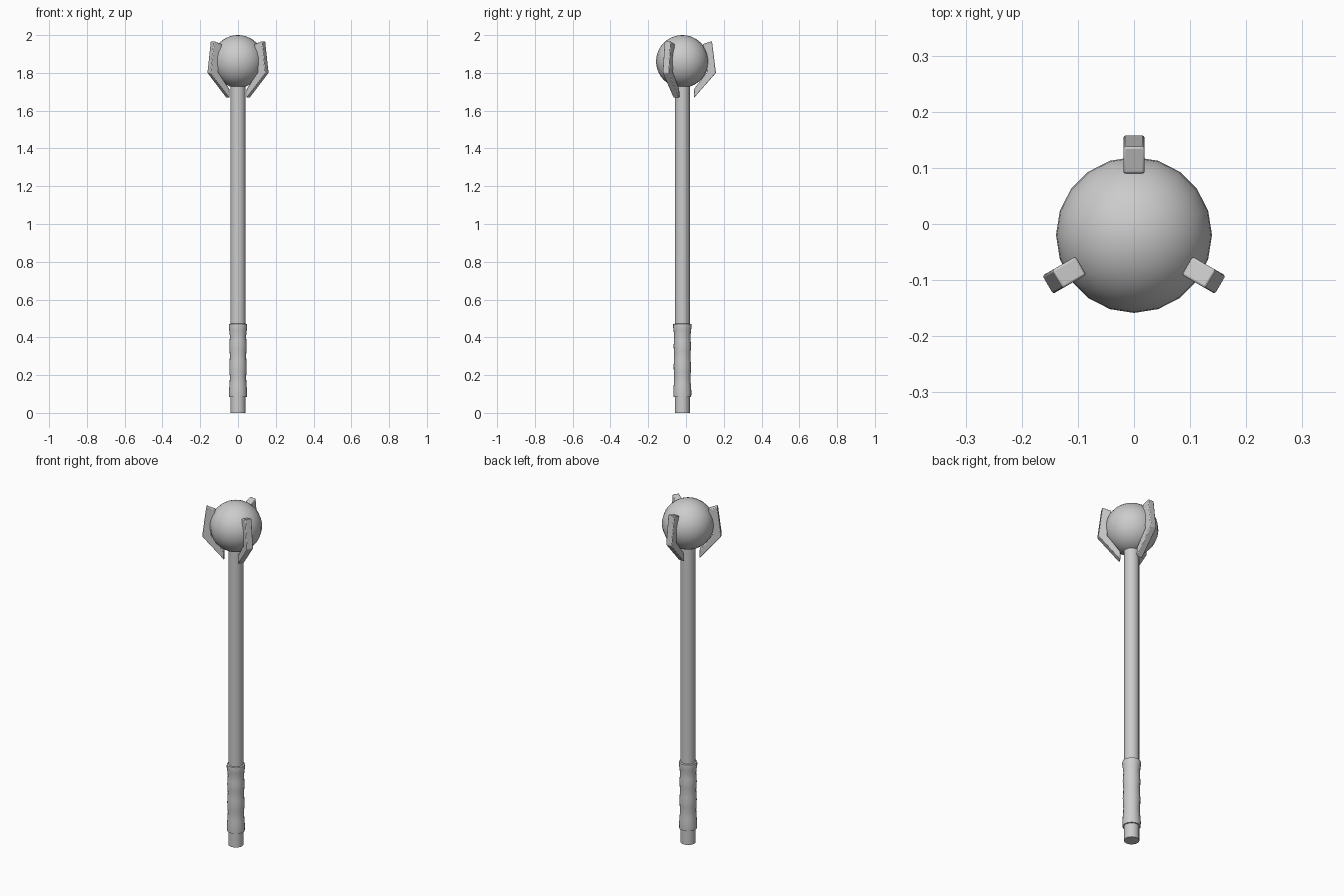
import bpy, bmesh, math
from mathutils import Matrix, Vector

cube = bpy.data.objects.get("Cube")
if cube:
    bpy.data.objects.remove(cube, do_unlink=True)

AXIS = Vector((0, -0.0195, 0))   # shaft axis, offset so the bounds are centred
BALL_R = 0.139


def finish(bm, name, angle=35):
    bmesh.ops.recalc_face_normals(bm, faces=bm.faces)
    mesh = bpy.data.meshes.new(name)
    bm.to_mesh(mesh)
    bm.free()
    obj = bpy.data.objects.new(name, mesh)
    obj.location = AXIS
    bpy.context.collection.objects.link(obj)
    bpy.ops.object.select_all(action='DESELECT')
    obj.select_set(True)
    bpy.context.view_layer.objects.active = obj
    bpy.ops.object.shade_smooth_by_angle(angle=math.radians(angle))
    return obj


def lathe(name, profile, sides=20):
    """Revolve (radius, z) points around the shaft axis and cap both ends."""
    bm = bmesh.new()
    rings = []
    for r, z in profile:
        rings.append([bm.verts.new((r * math.cos(a), r * math.sin(a), z))
                      for a in (math.tau * i / sides for i in range(sides))])
    for low, high in zip(rings, rings[1:]):
        for i in range(sides):
            j = (i + 1) % sides
            bm.faces.new((low[i], low[j], high[j], high[i]))
    bm.faces.new(rings[0][::-1])
    bm.faces.new(rings[-1])
    return finish(bm, name)


def prong(name, turn):
    """Bent claw: a side profile in (radius, z) given thickness, then turned."""
    profile = [(0.061, 1.667), (0.178, 1.80), (0.157, 1.968),
               (0.109, 1.952), (0.132, 1.805), (0.062, 1.715)]
    width = 0.0375
    bm = bmesh.new()
    face = bm.faces.new([bm.verts.new((r, -width / 2, z)) for r, z in profile])
    out = bmesh.ops.extrude_face_region(bm, geom=[face])
    moved = [v for v in out["geom"] if isinstance(v, bmesh.types.BMVert)]
    bmesh.ops.translate(bm, verts=moved, vec=(0, width, 0))
    bmesh.ops.rotate(bm, verts=bm.verts, matrix=Matrix.Rotation(turn, 3, 'Z'))
    obj = finish(bm, name)
    bevel = obj.modifiers.new("soft_edges", 'BEVEL')
    bevel.width = 0.004
    bevel.segments = 2


# Shaft, running from the butt up into the ball
lathe("shaft", [(0.04, 0), (0.04, 1.76)])

# Grip sleeve with finger swells
lathe("grip", [(0.038, 0.083), (0.047, 0.083), (0.048, 0.11), (0.046, 0.14),
               (0.044, 0.165), (0.043, 0.19), (0.045, 0.22), (0.046, 0.25),
               (0.044, 0.28), (0.043, 0.305), (0.045, 0.335), (0.046, 0.355),
               (0.044, 0.385), (0.043, 0.405), (0.046, 0.435), (0.049, 0.455),
               (0.048, 0.47), (0.038, 0.473)])

# Ball on top
bm = bmesh.new()
bmesh.ops.create_uvsphere(bm, u_segments=20, v_segments=20, radius=BALL_R)
bmesh.ops.translate(bm, verts=bm.verts, vec=(0, 0, 2 - BALL_R))
finish(bm, "ball", 60)

# Three claws holding the ball
for label, degrees in (("back", 90), ("right", 210), ("left", 330)):
    prong(label + "_prong", math.radians(degrees))
